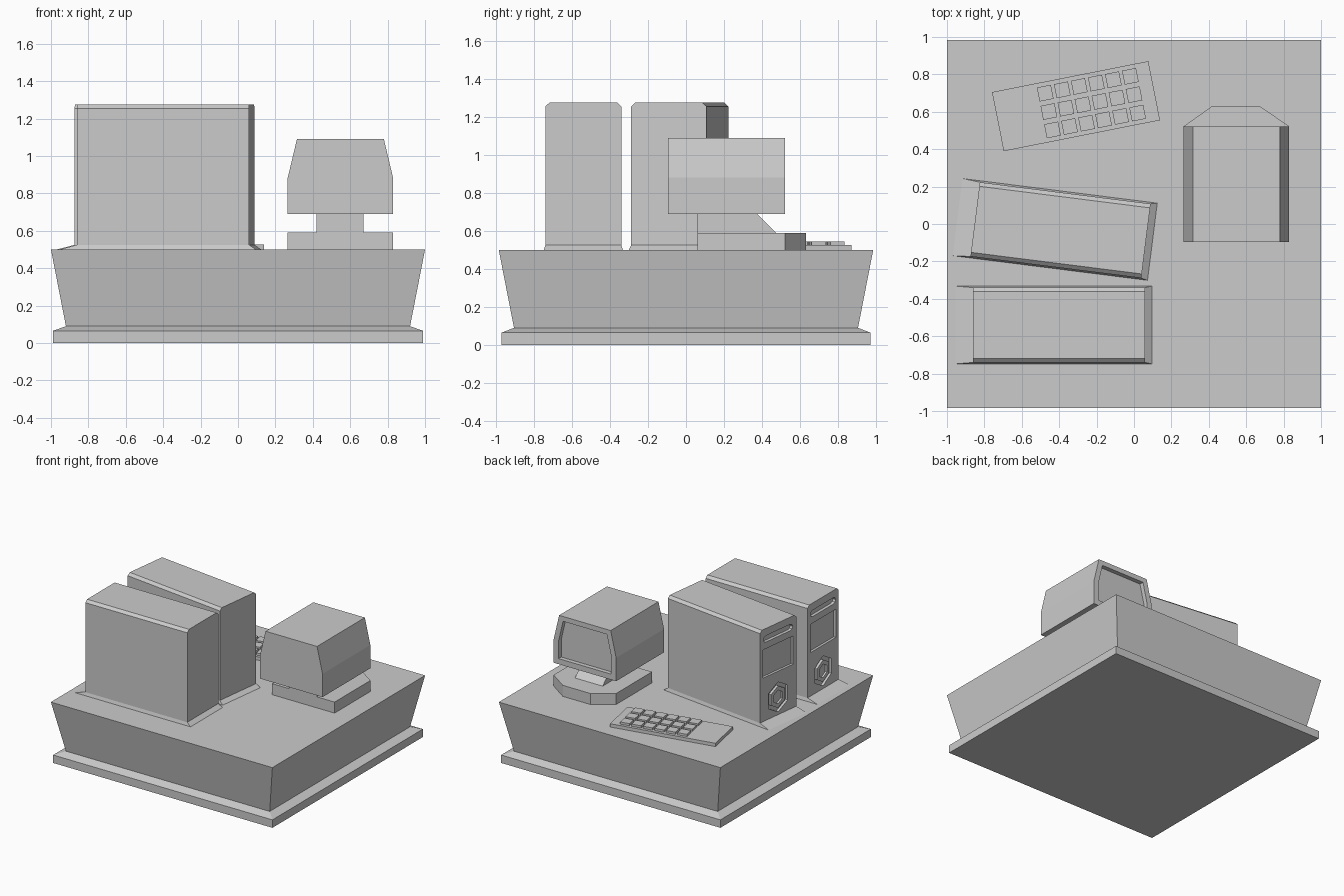
import bpy, bmesh, math
from mathutils import Matrix

if "Cube" in bpy.data.objects:
    bpy.data.objects.remove(bpy.data.objects["Cube"])


def loft(name, rings, M=Matrix()):
    """Closed solid skinned through rings with equal point counts."""
    bm = bmesh.new()
    R = [[bm.verts.new(p) for p in ring] for ring in rings]
    n = len(R[0])
    for a, b in zip(R, R[1:]):
        for i in range(n):
            j = (i + 1) % n
            bm.faces.new((a[i], a[j], b[j], b[i]))
    bm.faces.new(R[0])
    bm.faces.new(R[-1])
    bmesh.ops.recalc_face_normals(bm, faces=bm.faces)
    bm.transform(M)
    me = bpy.data.meshes.new(name)
    bm.to_mesh(me)
    bm.free()
    ob = bpy.data.objects.new(name, me)
    bpy.context.collection.objects.link(ob)
    return ob


def rect(x0, x1, y0, y1, z):
    return [(x0, y0, z), (x1, y0, z), (x1, y1, z), (x0, y1, z)]


def box(name, x0, x1, y0, y1, z0, z1, M=Matrix()):
    return loft(name, [rect(x0, x1, y0, y1, z) for z in (z0, z1)], M)


def prism_x(name, yz, x0, x1, M=Matrix()):
    return loft(name, [[(x, y, z) for y, z in yz] for x in (x0, x1)], M)


def prism_y(name, xz, y0, y1):
    return loft(name, [[(x, y, z) for x, z in xz] for y in (y0, y1)])


def cut(ob, cutter):
    cutter.hide_render = True
    m = ob.modifiers.new("cut", 'BOOLEAN')
    m.operation = 'DIFFERENCE'
    m.solver = 'EXACT'
    m.object = cutter
    bpy.context.view_layer.objects.active = ob
    bpy.ops.object.modifier_apply(modifier=m.name)
    bpy.data.objects.remove(cutter)


def hexagon(r, zc):
    return [(r * math.sin(k * math.pi / 3), zc + r * math.cos(k * math.pi / 3))
            for k in range(6)]


def place(x, y, deg):
    return Matrix.Translation((x, y, 0)) @ Matrix.Rotation(math.radians(deg), 4, 'Z')


# Plinth and flared desk block
loft("desk", [rect(-x, x, -y, y, z) for x, y, z in (
    (.99, .97, 0), (.99, .97, .065), (.92, .905, .09), (1, .985, .5))])


# Computer towers: flared foot, chamfered top, recessed front details
def tower(name, M):
    body = loft(name, [rect(a, b, -w, w, z) for a, b, w, z in (
        (-.525, .525, .208, .5), (-.43, .49, .2, .525),
        (-.43, .49, .2, 1.255), (-.43, .49, .178, 1.275))], M)
    # rounded drive slot
    slot = []
    for s in (1, -1):
        for k in range(5):
            a = math.pi * (k / 4 - .5)
            slot.append((s * (.135 + .026 * math.cos(a)),
                         1.19 + s * .026 * math.sin(a)))
    cut(body, prism_x("slot_cutter", slot, -.6, -.405, M))
    # panel bay
    bay = [(-.165, .88), (.165, .88), (.165, 1.11), (-.165, 1.11)]
    cut(body, prism_x("bay_cutter", bay, -.6, -.41, M))
    # hexagonal fan well with inner ring
    cut(body, prism_x("fan_cutter", hexagon(.122, .67), -.6, -.41, M))
    ring = prism_x(name + "_fan_ring", hexagon(.09, .67), -.43, -.405, M)
    cut(ring, prism_x("ring_cutter", hexagon(.055, .67), -.6, -.415, M))
    for p in body.data.polygons:
        p.use_smooth = False


tower("tower_straight", place(-.43, -.54, 0))
tower("tower_angled", place(-.4225, -.029, -7.2))

# Monitor case with recessed screen facing the back
case = prism_y("monitor_case", [(.265, .69), (.83, .69), (.83, .88),
               (.78, 1.09), (.315, 1.09), (.265, .88)], -.095, .522)
cut(case, prism_y("screen_cutter", [(.31, .735), (.785, .735), (.785, .88),
    (.745, 1.05), (.35, 1.05), (.31, .88)], .487, .7))

# Monitor neck and foot
loft("monitor_neck", [rect(.42, .67, .06, .48, .585), rect(.42, .67, .06, .37, .695)])
foot = [(.265, .06), (.83, .06), (.83, .522), (.67, .632), (.42, .632), (.265, .522)]
loft("monitor_foot", [[(x, y, z) for x, y in foot] for z in (.498, .59)])

# Keyboard with 6 x 3 keys
K = place(-.31, .63, 11.2)
box("keyboard", -.426, .426, -.161, .161, .498, .527, K)
for i in range(6):
    for j in range(3):
        u, v = -.148 + i * .0928, (j - 1) * .1
        box(f"key_{i}_{j}", u - .038, u + .038, v - .038, v + .038, .525, .545, K)
